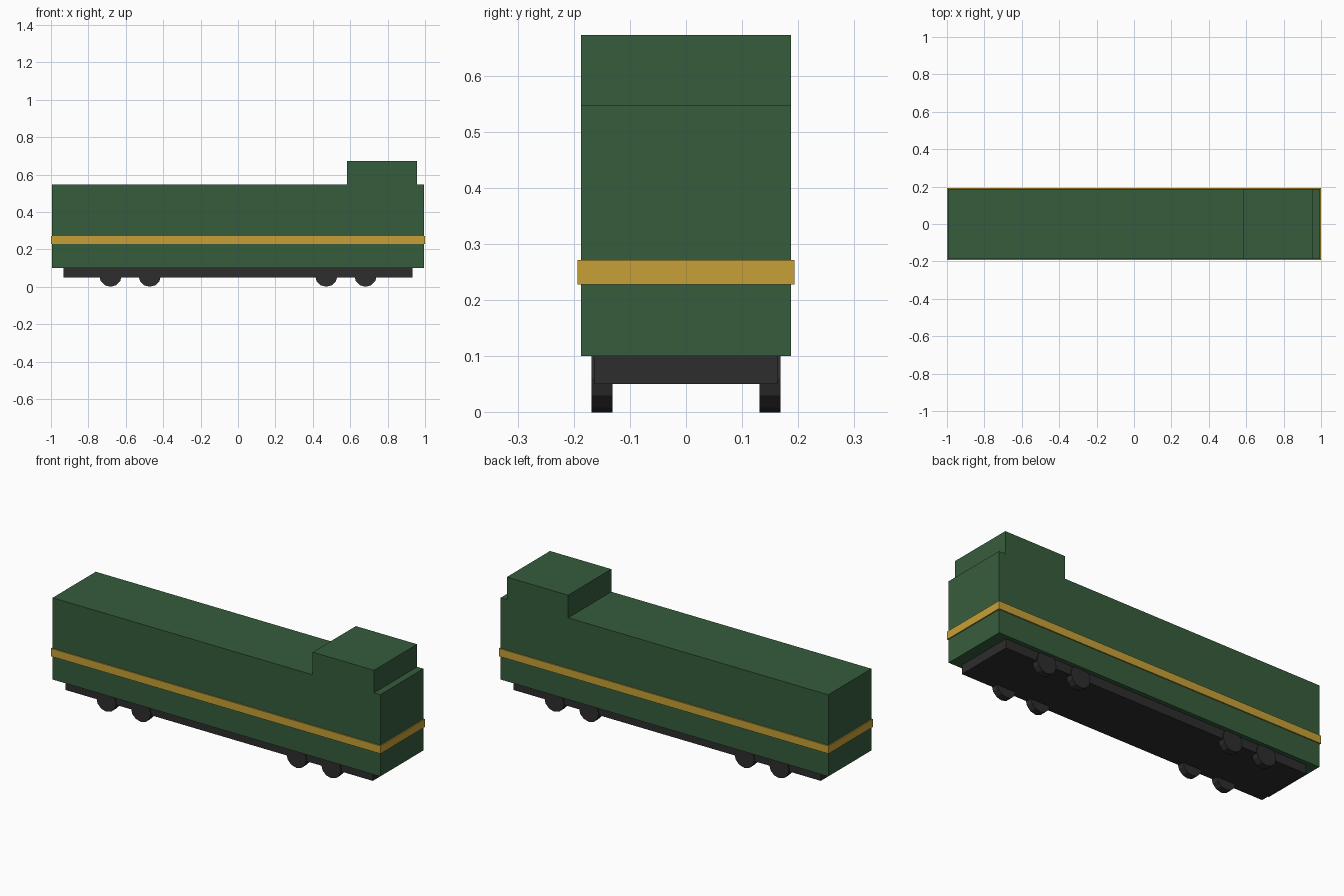
import bpy, math

if "Cube" in bpy.data.objects:
    bpy.data.objects.remove(bpy.data.objects["Cube"])


def material(name, rgb):
    m = bpy.data.materials.new(name)
    m.diffuse_color = [(c / 255 / 12.92 if c < 11 else ((c / 255 + 0.055) / 1.055) ** 2.4) for c in rgb] + [1]
    m.use_nodes = True
    m.node_tree.nodes["Principled BSDF"].inputs["Base Color"].default_value = m.diffuse_color
    return m


green = material("dark green", (54, 93, 60))
gold = material("gold", (199, 160, 54))
black = material("charcoal", (45, 45, 45))


def box(name, x0, x1, half_y, z0, z1, mat):
    bpy.ops.mesh.primitive_cube_add(size=1, location=((x0 + x1) / 2, 0, (z0 + z1) / 2))
    ob = bpy.context.object
    ob.name = name
    ob.scale = (x1 - x0, 2 * half_y, z1 - z0)
    bpy.ops.object.transform_apply(location=False, rotation=False, scale=True)
    ob.data.materials.append(mat)


# Body, raised cab, stripe band and underframe
box("body", -0.994, 0.994, 0.187, 0.10, 0.548, green)
box("cab", 0.584, 0.956, 0.187, 0.548, 0.672, green)
box("stripe", -1.0, 1.0, 0.193, 0.228, 0.271, gold)
box("underframe", -0.932, 0.932, 0.163, 0.05, 0.10, black)

# Four wheels on each side, two pairs per end
for x in (-0.682, -0.472, 0.472, 0.682):
    for side in (-1, 1):
        bpy.ops.mesh.primitive_cylinder_add(vertices=12, radius=0.06, depth=0.037,
                                            location=(x, side * 0.1495, 0.06),
                                            rotation=(math.pi / 2, 0, 0))
        wheel = bpy.context.object
        wheel.name = "wheel"
        wheel.data.materials.append(black)
